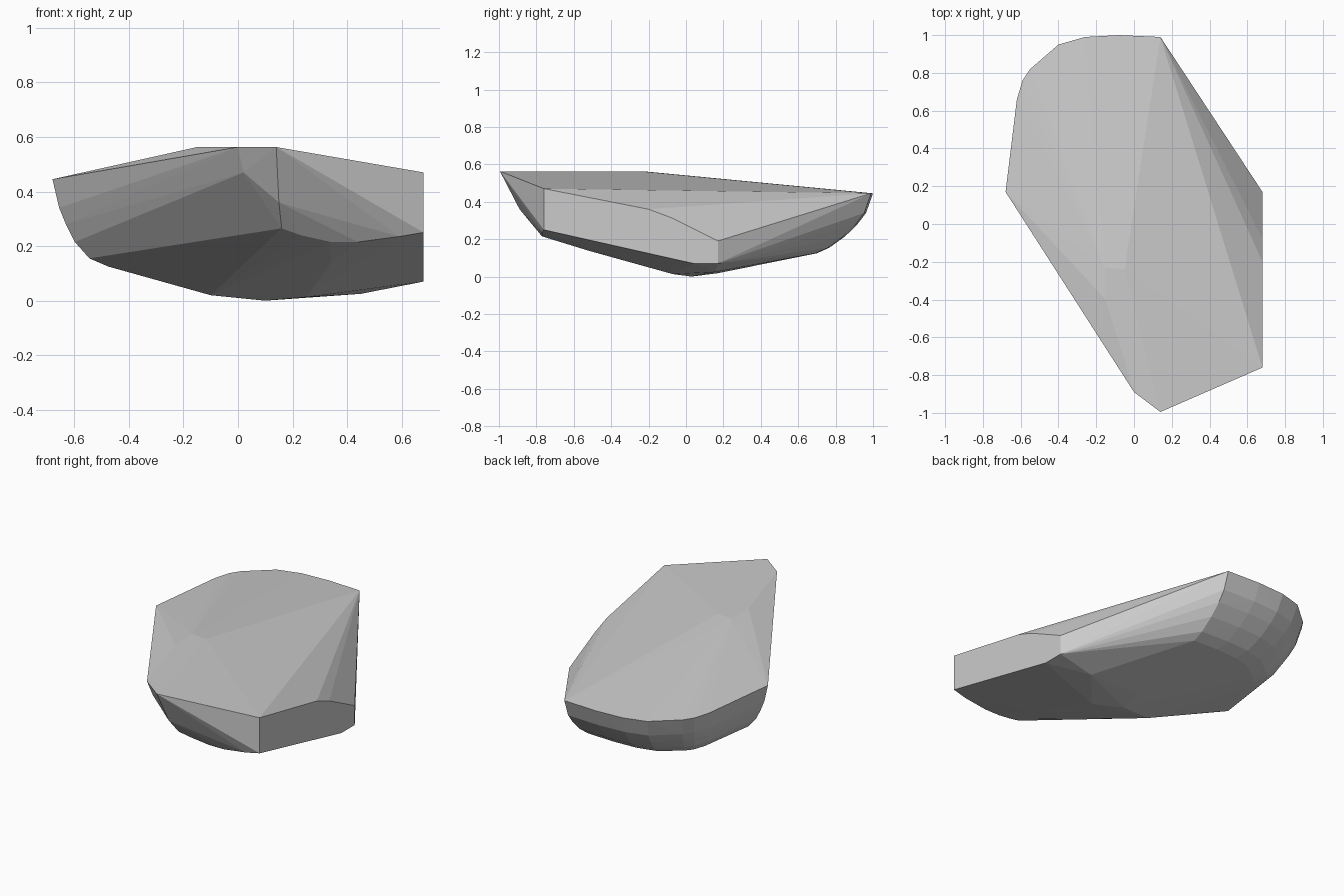
import bpy, bmesh

bm = bmesh.new()

# Rounded back-left shoulder: one rim curve, shrunk level by level around a pivot
PIVOT = (0.14, 0.17)
rim = [(-0.68, 0.17), (-0.62, 0.66), (-0.59, 0.76), (-0.55, 0.82),
       (-0.40, 0.95), (-0.26, 0.99), (-0.08, 1.0), (0.14, 0.99)]
levels = [  # z, x scale, y scale
    (0.445, 1.0, 1.0), (0.34, 0.97, 0.955), (0.28, 0.94, 0.90),
    (0.215, 0.90, 0.82), (0.155, 0.835, 0.72), (0.125, 0.75, 0.64)]
points = []
for z, sx, sy in levels:
    for x, y in rim:
        # lower levels pull the corner in a little further than the ends
        u, v = (x - PIVOT[0]) * sx, (y - PIVOT[1]) * sy
        points.append((PIVOT[0] + u, PIVOT[1] + v, z))

# Top ridge
points += [(0.14, -0.995, 0.563), (0.0, -0.89, 0.563),
           (-0.15, -0.40, 0.563), (-0.15, -0.23, 0.563), (-0.05, -0.24, 0.563)]

# Flat cut on the right side
points += [(0.68, y, z) for y, z in [
    (-0.76, 0.47), (-0.2, 0.36), (-0.08, 0.315), (0.17, 0.19),
    (0.17, 0.07), (0.04, 0.07), (-0.76, 0.25)]]

# Front chips
points += [(0.02, -0.86, 0.47), (0.045, -0.80, 0.395), (0.15, -0.89, 0.36),
           (0.16, -0.81, 0.265), (0.23, -0.79, 0.24), (0.34, -0.77, 0.215),
           (0.44, -0.77, 0.215), (0.59, -0.77, 0.235)]

# Shallow keel underneath
points += [(-0.10, 0.0, 0.02), (0.10, 0.03, 0.0), (0.12, 0.17, 0.018),
           (0.45, 0.16, 0.025), (0.25, -0.07, 0.013), (0.34, -0.52, 0.138)]

# Wrap all points in one faceted boulder
verts = [bm.verts.new(p) for p in points]
hull = bmesh.ops.convex_hull(bm, input=verts, use_existing_faces=False)
loose = [v for v in bm.verts if not v.link_faces]
bmesh.ops.delete(bm, geom=loose, context='VERTS')
bmesh.ops.recalc_face_normals(bm, faces=bm.faces)

mesh = bpy.data.meshes.new("rock")
bm.to_mesh(mesh)
bm.free()
rock = bpy.data.objects.new("rock", mesh)
bpy.context.collection.objects.link(rock)
